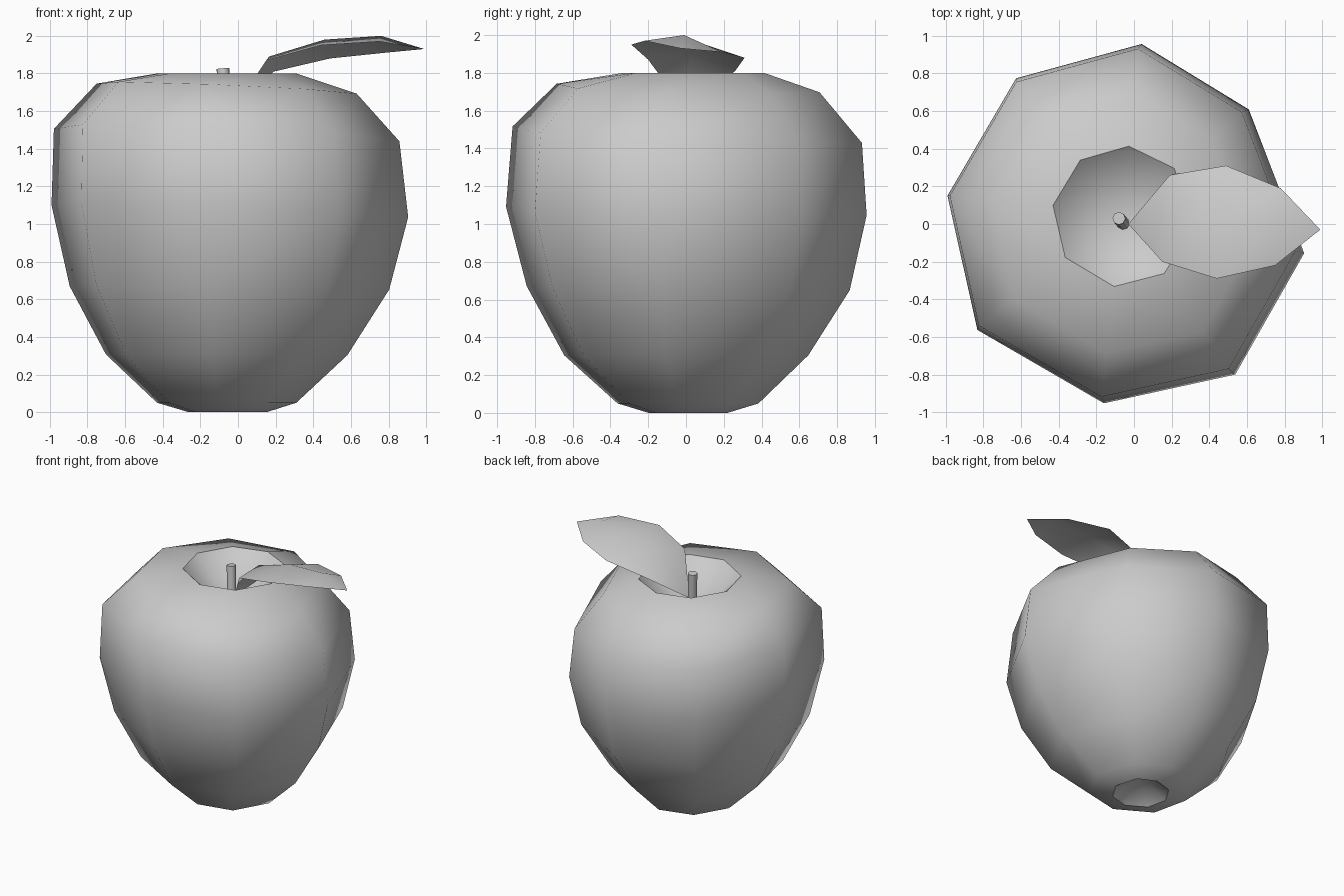
import bpy, bmesh, math
from mathutils import Vector

if "Cube" in bpy.data.objects:
    bpy.data.objects.remove(bpy.data.objects["Cube"])


def make_object(name, bm):
    mesh = bpy.data.meshes.new(name)
    bm.to_mesh(mesh)
    bm.free()
    obj = bpy.data.objects.new(name, mesh)
    bpy.context.collection.objects.link(obj)
    return obj


def bridge(bm, a, b):
    n = len(a)
    for i in range(n):
        j = (i + 1) % n
        bm.faces.new((a[i], a[j], b[j], b[i])).smooth = True


# Apple body: slightly irregular, tilted eight-sided rings
# column angle in degrees, relative radius at the widest part
columns = [(-9.3, 1), (43, .93), (85, 1), (127, 1.01),
           (171, 1), (215.5, 1.01), (263, 1), (306, 1.03)]
# centre x, centre y, radius, height, tilt along x, tilt along y
rings = [(-.055, .01, .21, 0, 0, 0),
         (-.06, .01, .375, .05, 0, 0),
         (-.06, 0, .65, .305, -.003, 0),
         (-.045, .01, .86, .66, -.012, -.012),
         (-.043, 0, .96, 1.067, -.037, -.02),
         (-.06, .005, .93, 1.47, -.043, -.043),
         (-.06, .01, .70, 1.717, -.043, -.028),
         (-.06, .04, .375, 1.80, 0, 0)]
bm = bmesh.new()
loops = []
for k, (cx, cy, r, z, tx, ty) in enumerate(rings):
    loop = []
    for angle, f in columns:
        a = math.radians(angle)
        rr = r * (1 if k in (0, 7) else f)
        x, y = cx + rr * math.cos(a), cy + rr * math.sin(a)
        loop.append(bm.verts.new((x, y, z + tx * x + ty * y)))
    loops.append(loop)
for a, b in zip(loops, loops[1:]):
    bridge(bm, a, b)

# Stem hollow and bottom dimple, each with a crisp rim
for loop, tip in ((loops[-1], (-.05, .015, 1.46)), (loops[0], (-.055, .01, .14))):
    apex = bm.verts.new(tip)
    for i in range(8):
        j = (i + 1) % 8
        bm.faces.new((loop[i], loop[j], apex)).smooth = True
        bm.edges.get((loop[i], loop[j])).smooth = False
bmesh.ops.recalc_face_normals(bm, faces=bm.faces)
make_object("apple_body", bm)

# Stem: a thin, slightly leaning rod
start, end = Vector((-.055, 0, 1.45)), Vector((-.08, .03, 1.825))
axis = end - start
bm = bmesh.new()
bmesh.ops.create_cone(bm, cap_ends=True, segments=8, radius1=.034,
                      radius2=.034, depth=axis.length)
for f in bm.faces:
    f.smooth = len(f.verts) == 4
for e in bm.edges:
    if any(len(f.verts) > 4 for f in e.link_faces):
        e.smooth = False
stem = make_object("stem", bm)
stem.location = (start + end) / 2
stem.rotation_euler = axis.to_track_quat('Z', 'Y').to_euler()

# Leaf: folded sheet from front edge, midrib and back edge points
sections = [((.15, -.20, 1.87), (.165, .03, 1.89), (.19, .26, 1.81)),
            ((.44, -.29, 1.95), (.46, .01, 1.98), (.49, .31, 1.88)),
            ((.75, -.22, 1.97), (.76, -.01, 2.0), (.78, .19, 1.91))]
bm = bmesh.new()
base = bm.verts.new((-.03, 0, 1.60))
tip = bm.verts.new((.99, -.03, 1.93))
rows = [[bm.verts.new(p) for p in s] for s in sections]
for i in range(2):
    bm.faces.new((base, rows[0][i], rows[0][i + 1]))
    for a, b in zip(rows, rows[1:]):
        bm.faces.new((a[i], b[i], b[i + 1], a[i + 1]))
    bm.faces.new((rows[2][i], tip, rows[2][i + 1]))
for f in bm.faces:
    f.smooth = True
make_object("leaf", bm)
